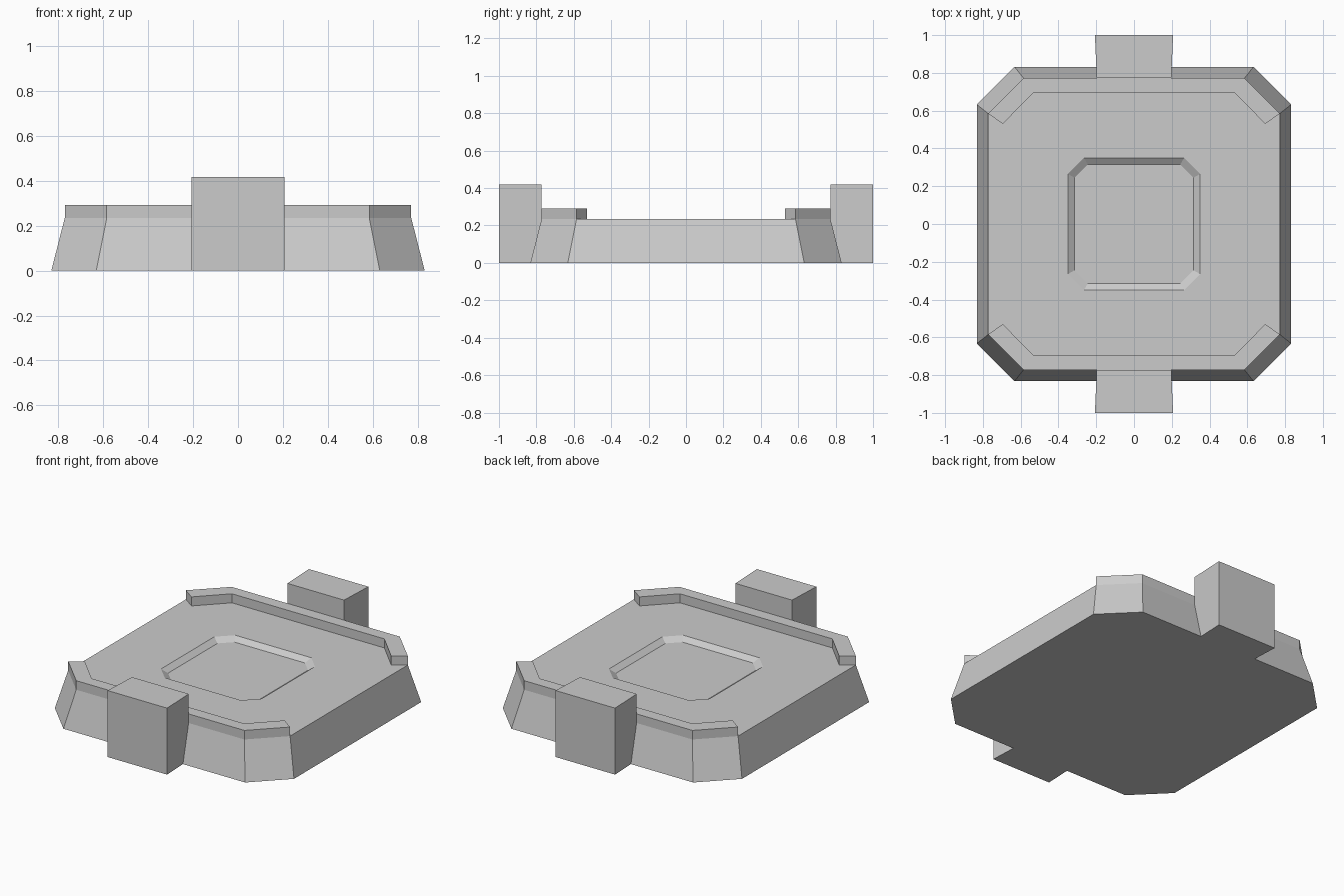
import bpy, bmesh

if "Cube" in bpy.data.objects:
    bpy.data.objects.remove(bpy.data.objects["Cube"])


def make_object(name, bm, mirror=False):
    bmesh.ops.recalc_face_normals(bm, faces=bm.faces[:])
    mesh = bpy.data.meshes.new(name)
    bm.to_mesh(mesh)
    bm.free()
    obj = bpy.data.objects.new(name, mesh)
    bpy.context.collection.objects.link(obj)
    if mirror:
        mod = obj.modifiers.new("mirror", 'MIRROR')
        mod.use_axis = (False, True, False)
        mod.use_mirror_merge = False
    return obj


def octagon(h, c):
    return [(h, -c), (h, c), (c, h), (-c, h), (-h, c), (-h, -c), (-c, -h), (c, -h)]


def prism(name, outline, z0, z1):
    bm = bmesh.new()
    face = bm.faces.new([bm.verts.new((x, y, z0)) for x, y in outline])
    ext = bmesh.ops.extrude_face_region(bm, geom=[face], use_keep_orig=True)
    for v in ext["geom"]:
        if isinstance(v, bmesh.types.BMVert):
            v.co.z = z1
    return make_object(name, bm, mirror=True)


# Chamfered base plate with a shallow bevelled recess in its top
bm = bmesh.new()
rings = [[bm.verts.new((x, y, z)) for x, y in octagon(h, c)]
         for h, c, z in [(0.832, 0.632, 0), (0.772, 0.585, 0.235),
                         (0.35, 0.265, 0.235), (0.315, 0.245, 0.21)]]
for a, b in zip(rings, rings[1:]):
    for i in range(8):
        j = (i + 1) % 8
        bm.faces.new((a[i], a[j], b[j], b[i]))
bm.faces.new(rings[0])
bm.faces.new(rings[-1])
make_object("base_plate", bm)

# Raised rims along the front and back edges
half = [(0.585, 0.772), (0.772, 0.585), (0.695, 0.53), (0.53, 0.697)]
prism("edge_rims", half + [(-x, y) for x, y in reversed(half)], 0.235, 0.292)

# End blocks, slightly narrower towards the plate
prism("end_blocks", [(-0.207, 1), (0.207, 1), (0.197, 0.772), (-0.197, 0.772)], 0, 0.418)
